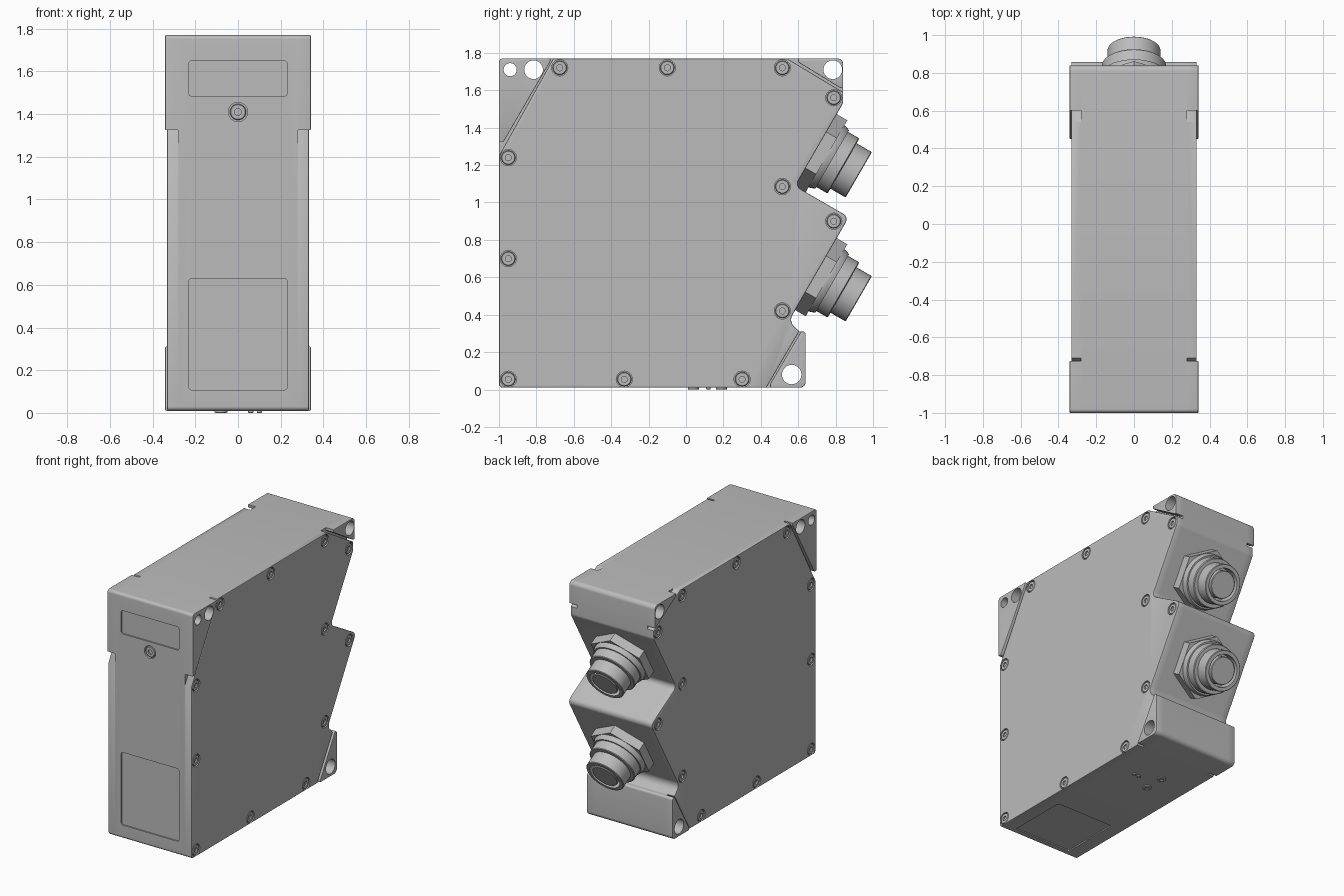
import bpy, bmesh, math
from mathutils import Vector, Matrix

if "Cube" in bpy.data.objects:
    bpy.data.objects.remove(bpy.data.objects["Cube"])

mat = bpy.data.materials.new("housing_grey")
mat.use_nodes = True
GREY = (0.5, 0.5, 0.5, 1)
mat.diffuse_color = GREY
mat.node_tree.nodes["Principled BSDF"].inputs["Base Color"].default_value = GREY


def frame(u, w, origin=(0, 0, 0)):
    """Local axes u, v, w at an origin; w is the extrusion direction."""
    u, w = Vector(u), Vector(w)
    m = Matrix((u, w.cross(u), w)).transposed().to_4x4()
    m.translation = Vector(origin)
    return m


SIDE = frame((0, 1, 0), (1, 0, 0))      # u = y, v = z, w = x
FRONT = frame((1, 0, 0), (0, -1, 0))    # u = x, v = z, w = -y
BOTTOM = frame((1, 0, 0), (0, 0, -1))   # u = x, v = -y, w = -z


def rounded(corners, steps=6):
    """Fillet a polygon given as (u, v, radius)."""
    out = []
    for i, (u, v, r) in enumerate(corners):
        p = Vector((u, v))
        a = (Vector(corners[i - 1][:2]) - p).normalized()
        b = (Vector(corners[(i + 1) % len(corners)][:2]) - p).normalized()
        if r == 0:
            out.append(p)
            continue
        half = a.angle(b) / 2
        centre = p + (a + b).normalized() * r / math.sin(half)
        start = p + a * r / math.tan(half) - centre
        end = p + b * r / math.tan(half) - centre
        for k in range(steps + 1):
            d = start.lerp(end, k / steps).normalized()
            out.append(centre + d * r)
    return out


def rect(u0, u1, v0, v1, r):
    return rounded([(u0, v0, r), (u1, v0, r), (u1, v1, r), (u0, v1, r)])


def circle(u, v, r, n=32):
    return [Vector((u + r * math.cos(2 * math.pi * k / n),
                    v + r * math.sin(2 * math.pi * k / n))) for k in range(n)]


def add_prism(bm, m, pts, w0, w1, bevel=0):
    """Extrude an outline from w0 to w1; the w1 rim may be bevelled."""
    low = [bm.verts.new(m @ Vector((p[0], p[1], w0))) for p in pts]
    top = [bm.verts.new(m @ Vector((p[0], p[1], w1))) for p in pts]
    faces = [bm.faces.new(low), bm.faces.new(top)]
    n = len(pts)
    for i in range(n):
        j = (i + 1) % n
        faces.append(bm.faces.new((low[i], low[j], top[j], top[i])))
    bmesh.ops.recalc_face_normals(bm, faces=faces)
    if bevel:
        bmesh.ops.bevel(bm, geom=list(faces[1].edges), offset=bevel,
                        segments=2, profile=0.5, affect="EDGES")


def add_lathe(bm, m, profile, n=40):
    """Revolve (w, r) points about the w axis, closing both ends."""
    rings = [[bm.verts.new(m @ Vector((p[0], p[1], w))) for p in circle(0, 0, r, n)]
             for w, r in profile]
    faces = [bm.faces.new(rings[0]), bm.faces.new(rings[-1])]
    for a, b in zip(rings, rings[1:]):
        for i in range(n):
            j = (i + 1) % n
            faces.append(bm.faces.new((a[i], a[j], b[j], b[i])))
    bmesh.ops.recalc_face_normals(bm, faces=faces)


def finish(name, bm, cutter=None):
    me = bpy.data.meshes.new(name)
    bm.to_mesh(me)
    bm.free()
    me.materials.append(mat)
    ob = bpy.data.objects.new(name, me)
    bpy.context.collection.objects.link(ob)
    bpy.ops.object.select_all(action="DESELECT")
    ob.select_set(True)
    bpy.context.view_layer.objects.active = ob
    if cutter:
        mod = ob.modifiers.new("cut", "BOOLEAN")
        mod.object, mod.operation, mod.solver = cutter, "DIFFERENCE", "EXACT"
        bpy.ops.object.modifier_apply(modifier="cut")
    bpy.ops.object.shade_smooth_by_angle(angle=math.radians(30))
    return ob


CORE, COVER, LUG = 0.28, 0.332, 0.341
# Stepped rear edge, shared by the core and the covers
rear = [(0.55, 0.366, 0.05), (0.871, 0.922, 0.035), (0.584, 1.088, 0.035)]
core_outline = rounded([(-1, 0.01, 0.02), (0.64, 0.01, 0.03), (0.64, 0.31, 0.015),
                        (0.605, 0.31, 0.01)] + rear +
                       [(0.84, 1.531, 0.04), (0.84, 1.77, 0.03), (-1, 1.77, 0.02)])
cover_outline = rounded([(-1, 0.01, 0.02), (0.43, 0.01, 0), (0.605, 0.31, 0)] + rear +
                        [(0.84, 1.531, 0.04), (0.84, 1.59, 0), (0.54, 1.77, 0),
                         (-0.71, 1.77, 0), (-1, 1.25, 0)])
lugs = {
    "front_top_lug": [(-1, 1.325, 0), (-0.975, 1.325, 0.01), (-0.725, 1.755, 0.01),
                      (-0.725, 1.77, 0), (-1, 1.77, 0.02)],
    "back_top_lug": [(0.6, 1.77, 0), (0.6, 1.75, 0.01), (0.825, 1.612, 0.01),
                     (0.84, 1.612, 0), (0.84, 1.77, 0.03)],
    "back_bottom_lug": [(0.45, 0.01, 0), (0.45, 0.03, 0.01), (0.615, 0.31, 0.01),
                        (0.64, 0.31, 0.015), (0.64, 0.01, 0.03)],
}
mount_holes = [(-0.94, 1.71, 0.035), (-0.815, 1.71, 0.05),
               (0.785, 1.71, 0.05), (0.565, 0.08, 0.052)]
cover_screws = [(-0.675, 1.72), (-0.1, 1.72), (0.515, 1.72), (0.79, 1.56),
                (0.515, 1.085), (0.79, 0.9), (0.515, 0.42), (0.3, 0.055),
                (-0.33, 0.055), (-0.95, 0.055), (-0.95, 0.7), (-0.95, 1.24)]

# Cutters: mounting holes, panel recesses and screw seats
bm = bmesh.new()
for y, z, r in mount_holes:
    add_prism(bm, SIDE, circle(y, z, r), -0.5, 0.5)
hole_cutter = finish("hole_cutter", bm.copy())
add_prism(bm, FRONT, rect(-0.23, 0.23, 1.483, 1.65, 0.015), 0.99, 1.1)
add_prism(bm, FRONT, rect(-0.23, 0.23, 0.107, 0.63, 0.015), 0.99, 1.1)
add_prism(bm, FRONT, circle(0, 1.41, 0.045), 0.985, 1.1)
add_prism(bm, BOTTOM, rect(-0.23, 0.23, 0.51, 0.95, 0.015), -0.018, 0.1)
core_cutter = finish("core_cutter", bm)
bm = bmesh.new()
for y, z in cover_screws:
    for s in (-1, 1):
        add_prism(bm, SIDE, circle(y, z, 0.043), s * 0.316, s * 0.4)
screw_cutter = finish("screw_cutter", bm)

# Housing core, side covers and corner lugs
bm = bmesh.new()
add_prism(bm, SIDE, core_outline, -CORE, CORE)
finish("housing_core", bm, core_cutter)
for s, side in ((1, "left"), (-1, "right")):
    bm = bmesh.new()
    add_prism(bm, SIDE, cover_outline, s * CORE, s * COVER, 0.006)
    finish(side + "_cover", bm, screw_cutter)
    for name, pts in lugs.items():
        bm = bmesh.new()
        add_prism(bm, SIDE, rounded(pts), s * CORE, s * LUG, 0.004)
        finish(side + "_" + name, bm, hole_cutter)

# Screw heads with a sunken socket
head = [(-0.014, 0.038), (-0.004, 0.038), (0, 0.034), (0, 0.016), (-0.01, 0.016)]
bm = bmesh.new()
for s in (-1, 1):
    for y, z in cover_screws:
        add_lathe(bm, frame((0, 1, 0), (s, 0, 0), (s * (COVER - 0.002), y, z)), head, 24)
finish("cover_screw_heads", bm)
bm = bmesh.new()
add_lathe(bm, frame((1, 0, 0), (0, -1, 0), (0, -0.999, 1.41)), head, 24)
finish("front_screw_head", bm)

# Indicator studs under the base
bm = bmesh.new()
for x, y, r in ((-0.08, 0.04, 0.03), (-0.08, 0.19, 0.03), (0.06, 0.12, 0.012), (0.1, 0.12, 0.012)):
    add_lathe(bm, frame((1, 0, 0), (0, 0, -1), (x, y, 0.01)),
              [(-0.004, r), (0.008, r), (0.01, r * 0.8), (0.01, r * 0.5), (0.003, r * 0.5)], 24)
finish("base_studs", bm)

# Round connectors on the two slanted faces
axis = (0, math.cos(math.pi / 6), -0.5)
for z, level in ((1.28, "upper"), (0.617, "lower")):
    m = frame((1, 0, 0), axis, (0, 0.695, z))
    bm = bmesh.new()
    hexagon = [Vector((p.y, p.x)) for p in circle(0, 0, 0.222, 6)]
    add_prism(bm, m, hexagon, -0.01, 0.065)
    add_lathe(bm, m, [(0.06, 0.19), (0.075, 0.19), (0.1, 0.18)])
    finish(level + "_connector_nut", bm)
    bm = bmesh.new()
    add_lathe(bm, m, [(0.09, 0.17), (0.165, 0.17), (0.17, 0.165), (0.17, 0.14),
                      (0.26, 0.14), (0.264, 0.136), (0.264, 0.112), (0.2, 0.112)])
    add_lathe(bm, m, [(0.195, 0.095), (0.26, 0.095), (0.264, 0.091)])
    finish(level + "_connector_barrel", bm)

for cutter in (hole_cutter, core_cutter, screw_cutter):
    bpy.data.objects.remove(cutter)
